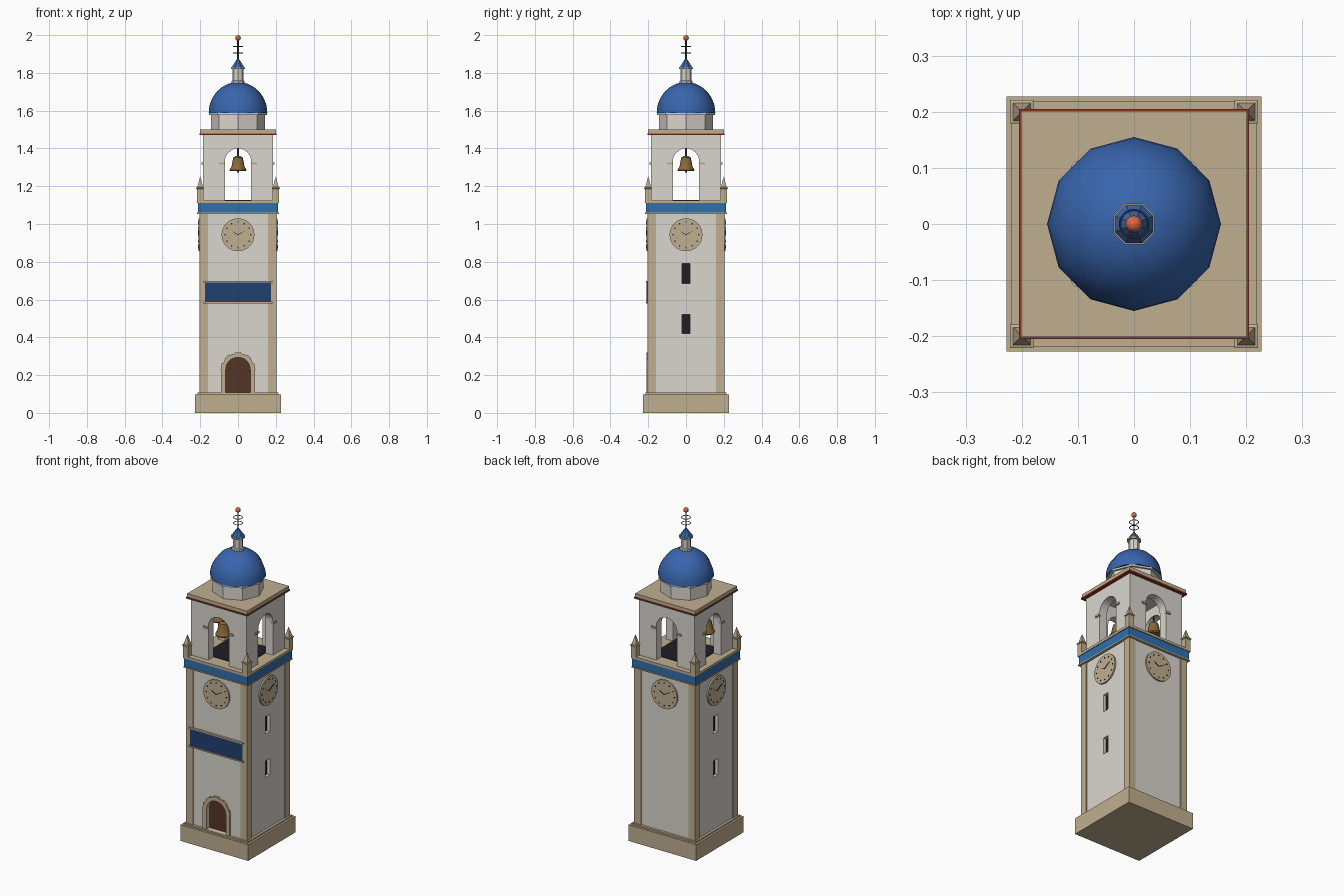
import bpy, bmesh
from math import sin, cos, pi, tau
from mathutils import Matrix

if "Cube" in bpy.data.objects:
    bpy.data.objects.remove(bpy.data.objects["Cube"])


def material(name, r, g, b):
    m = bpy.data.materials.new(name)
    m.diffuse_color = (r, g, b, 1)
    m.use_nodes = True
    m.node_tree.nodes["Principled BSDF"].inputs["Base Color"].default_value = m.diffuse_color
    return m


WALL = material("plaster", .70, .67, .62)
STONE = material("sandstone", .53, .43, .28)
BLUE = material("dome_blue", .04, .13, .42)
FRIEZE = material("frieze_blue", .03, .16, .42)
NAVY = material("panel_navy", .015, .05, .16)
WOOD = material("door_wood", .09, .035, .018)
DARK = material("shadow_dark", .015, .013, .015)
BRONZE = material("bronze", .25, .14, .04)
TILE = material("roof_tile", .28, .04, .02)
IRON = material("iron", .05, .06, .09)
RED = material("ball_red", .75, .13, .06)


def finish(name, bm, mat, turn=0, smooth=False):
    """Turn a bmesh into an object, rotated about the tower axis."""
    bmesh.ops.recalc_face_normals(bm, faces=bm.faces)
    bmesh.ops.transform(bm, matrix=Matrix.Rotation(turn, 4, 'Z'), verts=bm.verts)
    me = bpy.data.meshes.new(name)
    bm.to_mesh(me)
    bm.free()
    ob = bpy.data.objects.new(name, me)
    bpy.context.collection.objects.link(ob)
    me.materials.append(mat)
    if smooth:
        bpy.ops.object.select_all(action='DESELECT')
        ob.select_set(True)
        bpy.context.view_layer.objects.active = ob
        bpy.ops.object.shade_smooth_by_angle(angle=0.7)
    return ob


def prism(name, pts, y0, y1, mat, turn=0):
    """Extrude an (x, z) outline along y."""
    bm = bmesh.new()
    a = [bm.verts.new((x, y0, z)) for x, z in pts]
    b = [bm.verts.new((x, y1, z)) for x, z in pts]
    bm.faces.new(a)
    bm.faces.new(b[::-1])
    n = len(pts)
    for i in range(n):
        bm.faces.new((a[i], b[i], b[(i + 1) % n], a[(i + 1) % n]))
    return finish(name, bm, mat, turn)


def box(name, x0, x1, y0, y1, z0, z1, mat, turn=0):
    return prism(name, [(x0, z0), (x1, z0), (x1, z1), (x0, z1)], y0, y1, mat, turn)


def slab(name, h, z0, z1, mat):
    return box(name, -h, h, -h, h, z0, z1, mat)


def lathe(name, profile, n, mat, at=(0, 0), smooth=False, phase=0):
    """Spin an (r, z) profile; r = 0 ends close to a point."""
    bm = bmesh.new()
    rings = []
    for r, z in profile:
        k = 1 if r == 0 else n
        rings.append([bm.verts.new((at[0] + r * cos(phase + tau * i / n),
                                    at[1] + r * sin(phase + tau * i / n), z)) for i in range(k)])
    for a, b in zip(rings, rings[1:]):
        for i in range(n):
            j = (i + 1) % n
            q = [a[i % len(a)], a[j % len(a)], b[j % len(b)], b[i % len(b)]]
            bm.faces.new(list(dict.fromkeys(q)))
    for r in (rings[0], rings[-1]):
        if len(r) > 1:
            bm.faces.new(r)
    return finish(name, bm, mat, 0, smooth)


def arch(w, z0, spring, n=16):
    return [(-w, z0), (w, z0)] + [(w * cos(pi * i / n), spring + w * sin(pi * i / n))
                                  for i in range(n + 1)]


def cut(target, cutter):
    mod = target.modifiers.new("cut", 'BOOLEAN')
    mod.operation, mod.object, mod.solver = 'DIFFERENCE', cutter, 'EXACT'
    bpy.context.view_layer.objects.active = target
    bpy.ops.object.modifier_apply(modifier=mod.name)
    bpy.data.objects.remove(cutter, do_unlink=True)


SIDES = [i * pi / 2 for i in range(4)]   # front, right, back, left

# Plinth and shaft
slab("plinth", .227, 0, .098, STONE)
slab("plinth_step", .215, .098, .107, STONE)
shaft = slab("shaft", .2, .1, 1.06, WALL)
for t in SIDES:
    box("corner_pilaster", .16, .205, -.205, -.16, .1, 1.06, STONE, t)

# Doorway with stone surround
cut(shaft, prism("door_cutter", arch(.065, .107, .23), -.3, -.17, WALL))
prism("door", arch(.065, .1, .23), -.18, -.165, WOOD)
for s in (-1, 1):
    x0, x1 = sorted((s * .065, s * .09))
    box("door_jamb", x0, x1, -.21, -.19, .1, .23, STONE)
for i in range(9):
    a, b = pi * i / 9, pi * (i + 1) / 9
    ro = .092 if i % 2 == 0 else .087
    prism("voussoir", [(r * cos(t), .23 + r * sin(t)) for r, t in
                       ((.065, a), (ro, a), (ro, b), (.065, b))], -.21, -.19, STONE)

# Slit windows on both flanks
for t in (SIDES[1], SIDES[3]):
    for z0, z1 in ((.42, .52), (.685, .79)):
        cut(shaft, box("slit_cutter", -.02, .02, -.3, -.175, z0, z1, WALL, t))
        box("slit_window", -.02, .02, -.18, -.17, z0, z1, DARK, t)

# Blank panel with stone rails
box("front_panel", -.175, .175, -.209, -.19, .585, .69, NAVY)
for z in (.578, .689):
    box("panel_rail", -.183, .183, -.213, -.19, z, z + .008, STONE)

# Clock on each side
CZ = .943
for t in SIDES:
    prism("clock_face", [(.087 * cos(tau * i / 32), CZ + .087 * sin(tau * i / 32))
                         for i in range(32)], -.209, -.19, STONE, t)
    for i in range(12):
        cx, cz = .068 * sin(tau * i / 12), CZ + .068 * cos(tau * i / 12)
        prism("hour_mark", [(cx + .004 * cos(tau * k / 8), cz + .004 * sin(tau * k / 8))
                            for k in range(8)], -.211, -.205, DARK, t)
    for ang, length in ((-1.05, .036), (1.05, .052)):
        d, p = (sin(ang), cos(ang)), (cos(ang) * .002, -sin(ang) * .002)
        prism("clock_hand", [(p[0], CZ + p[1]), (d[0] * length, CZ + d[1] * length),
                             (-p[0], CZ - p[1])], -.212, -.205, DARK, t)

# Frieze, cornice and corner pinnacles
slab("frieze", .213, 1.06, 1.11, FRIEZE)
slab("frieze_moulding", .216, 1.053, 1.06, STONE)
slab("cornice", .218, 1.11, 1.125, STONE)
for sx in (-1, 1):
    for sy in (-1, 1):
        lathe("pinnacle", [(.0255, 1.125), (.0255, 1.185), (.03, 1.188), (.03, 1.193),
                           (.022, 1.195), (0, 1.252)], 4, STONE, (sx * .2, sy * .2), phase=pi / 4)

# Open belfry
belfry = slab("belfry", .185, 1.12, 1.475, WALL)
cut(belfry, slab("room_cutter", .135, 1.0, 1.455, WALL))
for t in SIDES[:2]:
    cut(belfry, prism("arch_cutter", arch(.07, 1.0, 1.33), -.4, .4, WALL, t))
slab("belfry_floor", .136, 1.12, 1.128, DARK)
for t in SIDES:
    for s in (-1, 1):
        x0, x1 = sorted((s * .068, s * .1))
        box("impost", x0, x1, -.192, -.175, 1.314, 1.326, STONE, t)

# Bells hanging in the front and left arches
for at in ((0, -.14), (-.14, 0)):
    lathe("bell", [(.043, 1.28), (.045, 1.286), (.034, 1.305), (.029, 1.335),
                   (.024, 1.353), (.012, 1.36), (0, 1.361)], 16, BRONZE, at, True)
    lathe("bell_hanger", [(.005, 1.355), (.005, 1.41)], 8, IRON, at)
    lathe("bell_clapper", [(.006, 1.272), (.006, 1.3)], 8, IRON, at)

# Roof slab and drum
slab("tile_edge", .205, 1.47, 1.479, TILE)
slab("roof_slab", .201, 1.479, 1.5, STONE)
lathe("drum", [(.142, 1.5), (.142, 1.58)], 8, WALL)
lathe("drum_cornice", [(.154, 1.578), (.154, 1.588)], 8, WALL)

# Dome, lantern and finial
lathe("dome", [(.155 * cos(pi / 2 * i / 10), 1.588 + .163 * sin(pi / 2 * i / 10))
               for i in range(10)] + [(0, 1.751)], 12, BLUE, smooth=True)
lathe("lantern", [(.035, 1.735), (.035, 1.757), (.029, 1.76), (.029, 1.822)], 8, WALL)
lathe("lantern_cornice", [(.04, 1.82), (.04, 1.829)], 8, STONE, phase=pi / 8)
lathe("lantern_roof", [(.037, 1.829), (0, 1.882)], 8, BLUE, phase=pi / 8)
lathe("finial_rod", [(.004, 1.86), (.004, 1.98)], 8, IRON)
for z in (1.905, 1.94):
    bpy.ops.mesh.primitive_torus_add(major_radius=.025, minor_radius=.002, major_segments=24,
                                     minor_segments=6, location=(0, 0, z))
    bpy.context.object.name = "finial_ring"
    bpy.context.object.data.materials.append(IRON)
lathe("finial_ball", [(0, 1.97)] + [(.015 * sin(pi * i / 8), 1.985 - .015 * cos(pi * i / 8))
                                    for i in range(1, 8)] + [(0, 2.0)], 16, RED, smooth=True)
